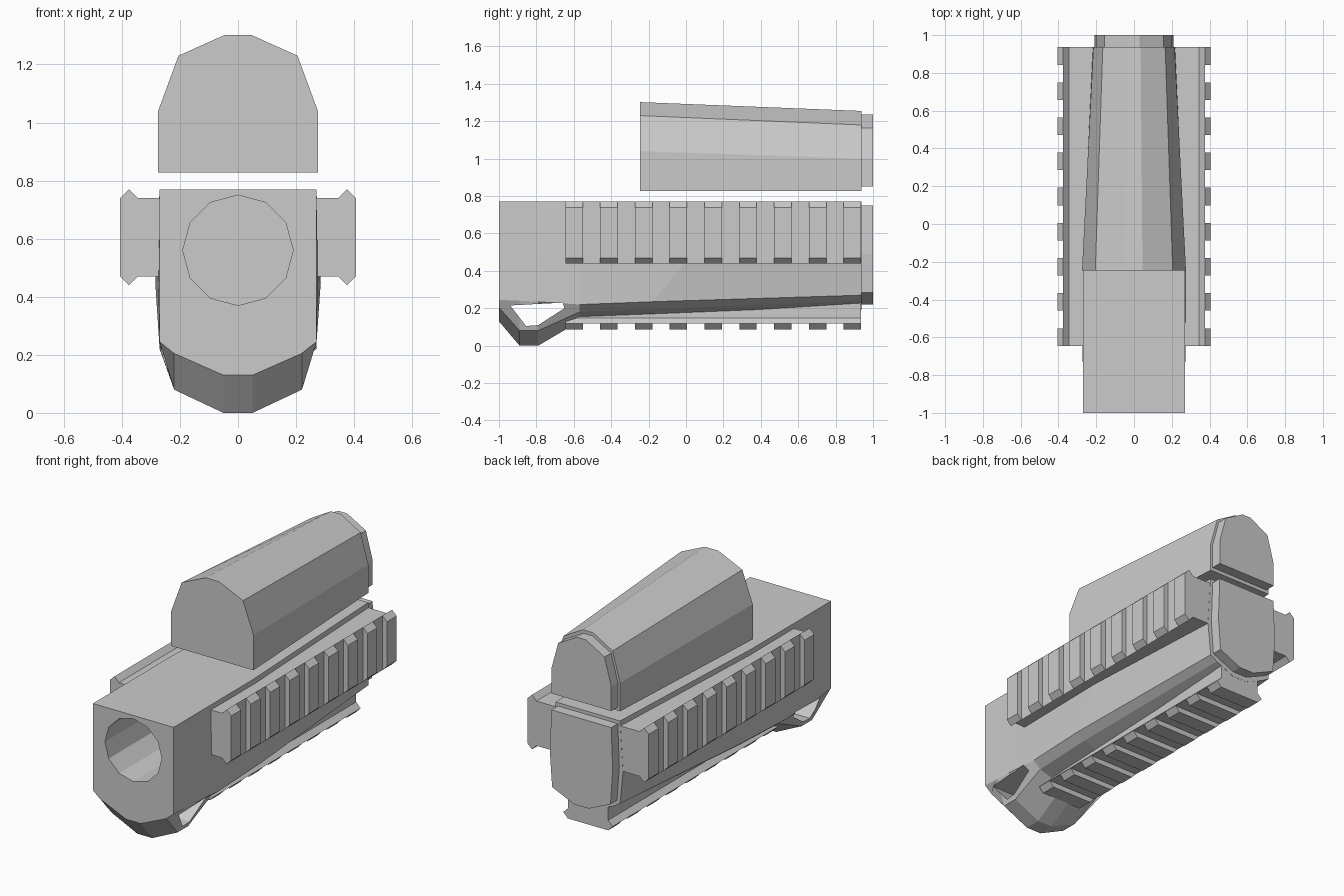
import bpy, bmesh, math
from mathutils import Matrix, Vector

if "Cube" in bpy.data.objects:
    bpy.data.objects.remove(bpy.data.objects["Cube"])


def finish(name, bm):
    bmesh.ops.recalc_face_normals(bm, faces=bm.faces)
    me = bpy.data.meshes.new(name)
    bm.to_mesh(me)
    bm.free()
    ob = bpy.data.objects.new(name, me)
    bpy.context.collection.objects.link(ob)
    return ob


def skin(bm, rings):
    """Join closed rings of points into a capped solid."""
    vs = [[bm.verts.new(p) for p in r] for r in rings]
    n = len(vs[0])
    for a, b in zip(vs, vs[1:]):
        for i in range(n):
            j = (i + 1) % n
            bm.faces.new((a[i], a[j], b[j], b[i]))
    bm.faces.new(vs[0])
    bm.faces.new(vs[-1])


def loft(name, halves):
    """Loft right-hand half sections, mirrored across x."""
    bm = bmesh.new()
    skin(bm, [h + [(-x, y, z) for x, y, z in reversed(h)] for h in halves])
    return finish(name, bm)


def at(y, *pts):
    return [(x, y, z) for x, z in pts]


def cut(ob, cutter):
    cutter.hide_render = True
    m = ob.modifiers.new("cut", 'BOOLEAN')
    m.operation = 'DIFFERENCE'
    m.solver = 'EXACT'
    m.object = cutter
    bpy.context.view_layer.objects.active = ob
    bpy.ops.object.modifier_apply(modifier=m.name)
    bpy.data.objects.remove(cutter)


# Lower body with front hand stop, tapering to the rear
body = loft("lower_body", [
    at(-1.0, (.27, .77), (.27, .47), (.27, .245), (.22, .205), (.05, .13)),
    at(-.89, (.27, .77), (.27, .47), (.27, .24), (.22, .08), (.05, 0)),
    at(-.79, (.27, .77), (.27, .47), (.27, .235), (.22, .08), (.05, 0)),
    at(-.57, (.27, .77), (.275, .47), (.27, .22), (.22, .18), (.05, .13)),
    [(.27, -.24, .77), (.285, 0, .45), (.27, -.18, .235),
     (.22, -.18, .195), (.05, -.18, .145)],
    at(.937, (.215, .77), (.235, .47), (.215, .27), (.17, .243), (.05, .19)),
])

# Twelve-sided bore
bm = bmesh.new()
skin(bm, [[(.19 * math.sin(k * math.pi / 6), y, .56 + .19 * math.cos(k * math.pi / 6))
           for k in range(12)] for y in (-1.1, .88)])
cut(body, finish("bore_cutter", bm))

# Window through the hand stop
window = [(-.94, .215), (-.66, .23), (-.65, .2), (-.79, .11), (-.855, .105)]
bm = bmesh.new()
skin(bm, [[(x, y, z) for y, z in window] for x in (-.5, .5)])
cut(body, finish("window_cutter", bm))

# Lower rear cap
cap = [(.2, .75), (.21, .49), (.195, .285), (.05, .22)]
loft("lower_rear_cap", [at(.93, *cap), at(1.0, *cap)])

# Upper cover and its rear cap
loft("upper_cover", [
    at(-.245, (.045, 1.302), (.205, 1.23), (.275, 1.04), (.275, .828)),
    at(.937, (.035, 1.255), (.165, 1.18), (.215, 1.0), (.215, .828)),
])
cap = [(.03, 1.235), (.155, 1.165), (.2, 1.0), (.2, .85)]
loft("upper_rear_cap", [at(.93, *cap), at(1.0, *cap)])


# Accessory rails: local x runs across, local z points outward, lips at z = 0
def rail(name, depth, origin, angle):
    bm = bmesh.new()
    base = [(.135, -depth), (.135, -.03), (.165, 0)]
    tooth = [(.165, 0), (.135, .031)]

    def bar(half, y0, y1):
        prof = half + [(-x, z) for x, z in reversed(half)]
        skin(bm, [[(x, y, z) for x, z in prof] for y in (y0, y1)])

    bar(base, -.645, .936)
    for i in range(9):
        y = -.645 + i * .186
        bar(tooth, y, y + .093)
    bm.transform(Matrix.Translation(Vector(origin)) @ Matrix.Rotation(angle, 4, 'Y'))
    return finish(name, bm)


rail("right_rail", .17, (.375, 0, .605), math.pi / 2)
rail("left_rail", .17, (-.375, 0, .605), -math.pi / 2)
rail("bottom_rail", .15, (0, 0, .118), math.pi)
